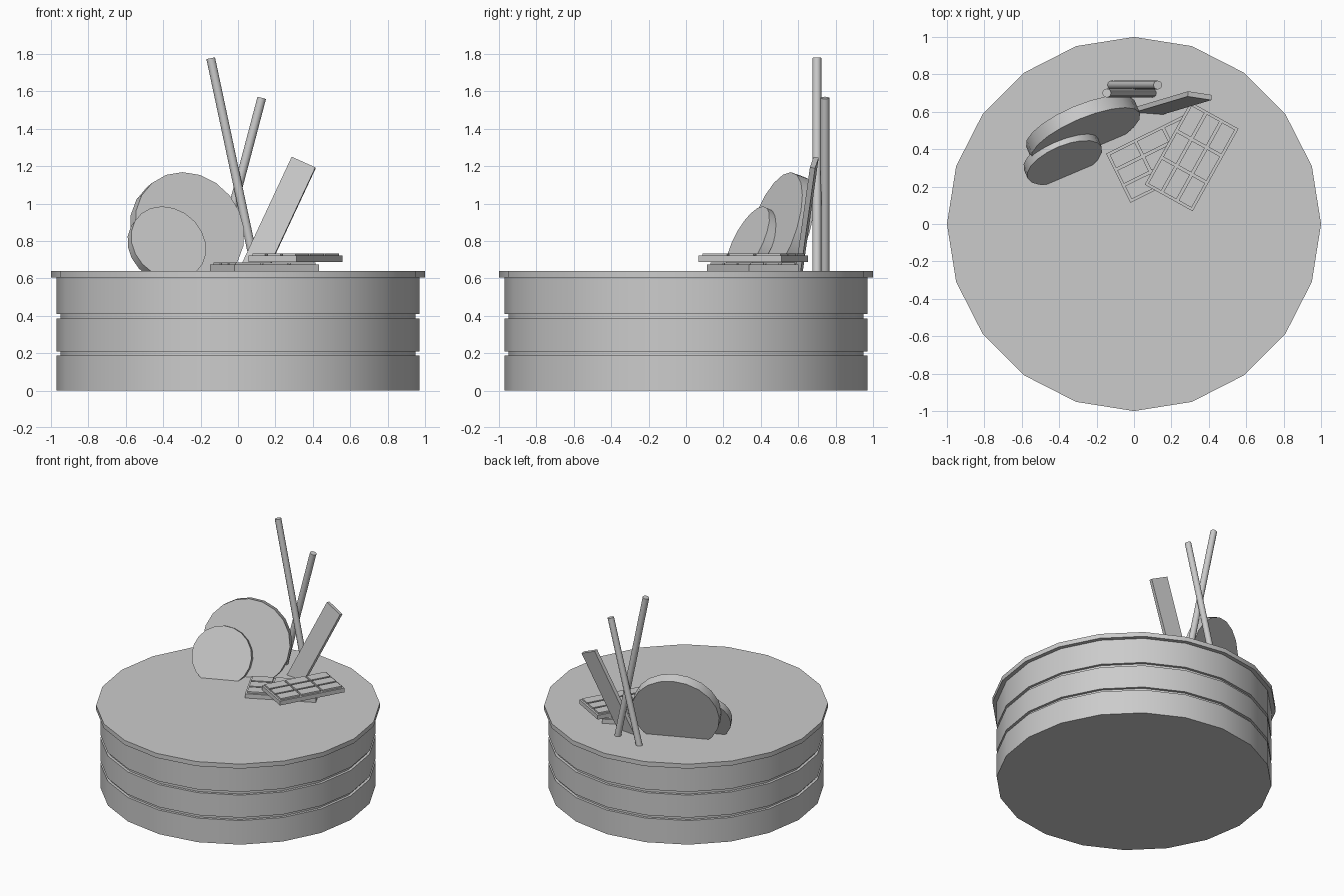
import bpy, bmesh, math
from mathutils import Matrix, Vector

if "Cube" in bpy.data.objects:
    bpy.data.objects.remove(bpy.data.objects["Cube"])


def finish(name, bm, smooth=True):
    bmesh.ops.recalc_face_normals(bm, faces=bm.faces)
    me = bpy.data.meshes.new(name)
    bm.to_mesh(me)
    bm.free()
    ob = bpy.data.objects.new(name, me)
    bpy.context.collection.objects.link(ob)
    if smooth:
        bpy.ops.object.select_all(action='DESELECT')
        ob.select_set(True)
        bpy.context.view_layer.objects.active = ob
        bpy.ops.object.shade_smooth_by_angle(angle=math.radians(35))
    return ob


def frame(x, y, z, origin):
    m = Matrix((x, y, z)).transposed().to_4x4()
    m.translation = origin
    return m


def box(bm, size, matrix):
    bmesh.ops.create_cube(bm, size=1, matrix=matrix @ Matrix.Diagonal((*size, 1)))


def lathe(name, profile, sides):
    bm = bmesh.new()
    rings = [[bm.verts.new((r * math.cos(2 * math.pi * i / sides),
                            r * math.sin(2 * math.pi * i / sides), z))
              for i in range(sides)] for r, z in profile]
    for a, b in zip(rings, rings[1:]):
        for i in range(sides):
            j = (i + 1) % sides
            bm.faces.new((a[i], a[j], b[j], b[i]))
    bm.faces.new(rings[0])
    bm.faces.new(rings[-1])
    return finish(name, bm)


def leaning_disc(name, centre, radius, thick, yaw, lean):
    # centre is the middle of the front face; the bottom sinks into the cake
    a, t = math.radians(yaw), math.radians(lean)
    u = Vector((math.cos(a), math.sin(a), 0))
    n = Vector((math.sin(a) * math.cos(t), -math.cos(a) * math.cos(t), math.sin(t)))
    bm = bmesh.new()
    bmesh.ops.create_cone(bm, cap_ends=True, segments=20, radius1=radius, radius2=radius,
                          depth=thick,
                          matrix=frame(u, n.cross(u), n, Vector(centre) - n * thick / 2))
    return finish(name, bm)


def stick(name, p, q, radius):
    p, q = Vector(p), Vector(q)
    d = q - p
    m = Matrix.Translation((p + q) / 2) @ d.to_track_quat('Z', 'Y').to_matrix().to_4x4()
    bm = bmesh.new()
    bmesh.ops.create_cone(bm, cap_ends=True, segments=12, radius1=radius, radius2=radius,
                          depth=d.length, matrix=m)
    return finish(name, bm)


def tablet(name, centre, angle, base_h, bump_h, length=0.505, width=0.293, n=3, gap=0.014):
    m = Matrix.Translation(centre) @ Matrix.Rotation(math.radians(angle), 4, 'Z')
    bm = bmesh.new()
    box(bm, (length, width, base_h), m @ Matrix.Translation((0, 0, base_h / 2)))
    cx, cy = (length - gap) / n, (width - gap) / n
    for i in range(n):
        for j in range(n):
            pos = ((i - (n - 1) / 2) * cx, (j - (n - 1) / 2) * cy, base_h + bump_h / 2)
            box(bm, (cx - gap, cy - gap, bump_h), m @ Matrix.Translation(pos))
    return finish(name, bm, smooth=False)


# Layered cake with two filling grooves and an overhanging top
lathe("cake", [(0.97, 0), (0.97, 0.187), (0.95, 0.187), (0.95, 0.21), (0.97, 0.21),
               (0.97, 0.385), (0.95, 0.385), (0.95, 0.41), (0.97, 0.41), (0.97, 0.605),
               (1, 0.605), (1, 0.64)], 20)

# Round biscuits leaning back
leaning_disc("large_biscuit", (-0.258, 0.47, 0.868), 0.315, 0.077, 23, 18)
leaning_disc("small_biscuit", (-0.371, 0.328, 0.79), 0.215, 0.055, 23, 25)

# Crossed biscuit sticks
stick("front_stick", (0.098, 0.70, 0.63), (-0.146, 0.70, 1.777), 0.0235)
stick("back_stick", (-0.12, 0.743, 0.63), (0.127, 0.743, 1.565), 0.0235)

# Tilted wafer
along = Vector((0.285, 0.085, 0.61)).normalized()
across = Vector((0.125, -0.02, -0.06))
across = (across - along * across.dot(along)).normalized()
back = across.cross(along)
if back.y < 0:
    back = -back
top_left = Vector((0.287, 0.682, 1.25))
bm = bmesh.new()
box(bm, (0.14, 0.68, 0.028),
    frame(across, along, back, top_left + across * 0.07 - along * 0.34 + back * 0.014))
finish("wafer", bm, smooth=False)

# Two stacked chocolate tablets
tablet("lower_tablet", (0.142, 0.357, 0.64), 26.4, 0.033, 0.012)
tablet("upper_tablet", (0.308, 0.36, 0.688), 60.9, 0.033, 0.012)
